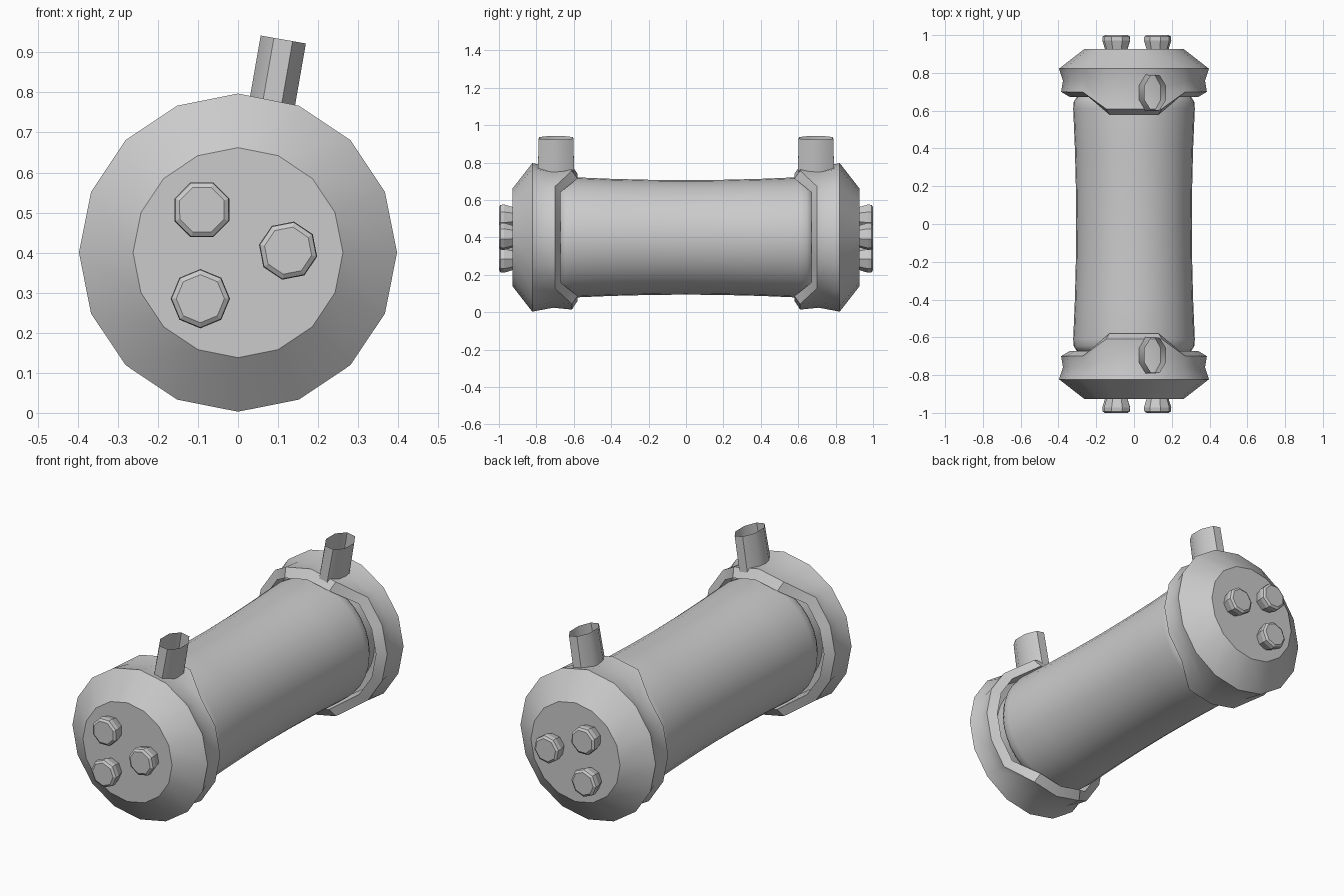
import bpy, bmesh
from math import sin, cos, pi, radians
from mathutils import Vector

if "Cube" in bpy.data.objects:
    bpy.data.objects.remove(bpy.data.objects["Cube"])

ZC = 0.4  # height of the cylinder axis


def loft(name, rings, cap_start=False, cap_end=False, angle=30):
    """Skin a list of equal-length point rings."""
    bm = bmesh.new()
    loops = [[bm.verts.new(p) for p in ring] for ring in rings]
    n = len(loops[0])
    for a, b in zip(loops, loops[1:]):
        for i in range(n):
            j = (i + 1) % n
            bm.faces.new((a[i], a[j], b[j], b[i]))
    if cap_start:
        bm.faces.new(loops[0])
    if cap_end:
        bm.faces.new(loops[-1])
    bmesh.ops.recalc_face_normals(bm, faces=bm.faces)
    me = bpy.data.meshes.new(name)
    bm.to_mesh(me)
    bm.free()
    ob = bpy.data.objects.new(name, me)
    bpy.context.collection.objects.link(ob)
    if angle:
        bpy.ops.object.select_all(action='DESELECT')
        ob.select_set(True)
        bpy.context.view_layer.objects.active = ob
        bpy.ops.object.shade_smooth_by_angle(angle=radians(angle))
    return ob


def ring(r, y, n, cx=0, cz=ZC, turn=0, flap=0):
    """Circle around the y axis; flap shifts the top and bottom points inward."""
    pts = []
    for i in range(n):
        a = 2 * pi * i / n + turn
        shift = flap if abs(cos(a)) > 0.9 else 0
        pts.append(Vector((cx + r * sin(a), y - shift, cz + r * cos(a))))
    return pts


def mirrored(rings, s):
    return [[Vector((p.x, p.y * s, p.z)) for p in r] for r in rings]


# main barrel, slightly waisted, with rounded shoulders
half = [(0.0, 0.306), (0.2, 0.308), (0.4, 0.313), (0.61, 0.322),
        (0.645, 0.32), (0.67, 0.305), (0.68, 0.285), (0.76, 0.28)]
profile = [(-y, r) for y, r in reversed(half[1:])] + half
loft("barrel", [ring(r, y, 32) for y, r in profile], True, True, 40)

bolts = [(-0.09, 0.507, 0.39), (0.125, 0.405, 0.2), (-0.094, 0.285, 0.0)]

for s, end in ((-1, "front"), (1, "back")):
    # end cap with rim flaps at top and bottom
    cap = [ring(0.262, 0.927, 16), ring(0.397, 0.822, 16),
           ring(0.376, 0.76, 16, flap=0.05), ring(0.386, 0.70, 16, flap=0.09),
           ring(0.34, 0.672, 16, flap=0.092), ring(0.33, 0.74, 16),
           ring(0.27, 0.745, 16)]
    loft(end + "_cap", mirrored(cap, s), True, True)

    # oval open pipe leaning to the right
    pipe = []
    tilt = radians(10)
    for cx, cz, ry in ((0.076, 0.72, 0.10), (0.113, 0.932, 0.094)):
        pts = []
        for i in range(8):
            a = 2 * pi * (i + 0.5) / 8
            u, v = 0.062 * cos(a), ry * 1.06 * sin(a)
            pts.append(Vector((cx + u * cos(tilt), 0.695 + v, cz - u * sin(tilt))))
        pipe.append(pts)
    loft(end + "_pipe", mirrored(pipe, s), angle=50)

    # three bolts on the end face
    for k, (x, z, t) in enumerate(bolts):
        b = [ring(r, y, 8, x, z, t) for y, r in
             ((0.92, 0.058), (0.972, 0.074), (0.992, 0.072), (1.0, 0.06))]
        loft(f"{end}_bolt_{k + 1}", mirrored(b, s), True, True, 0)
